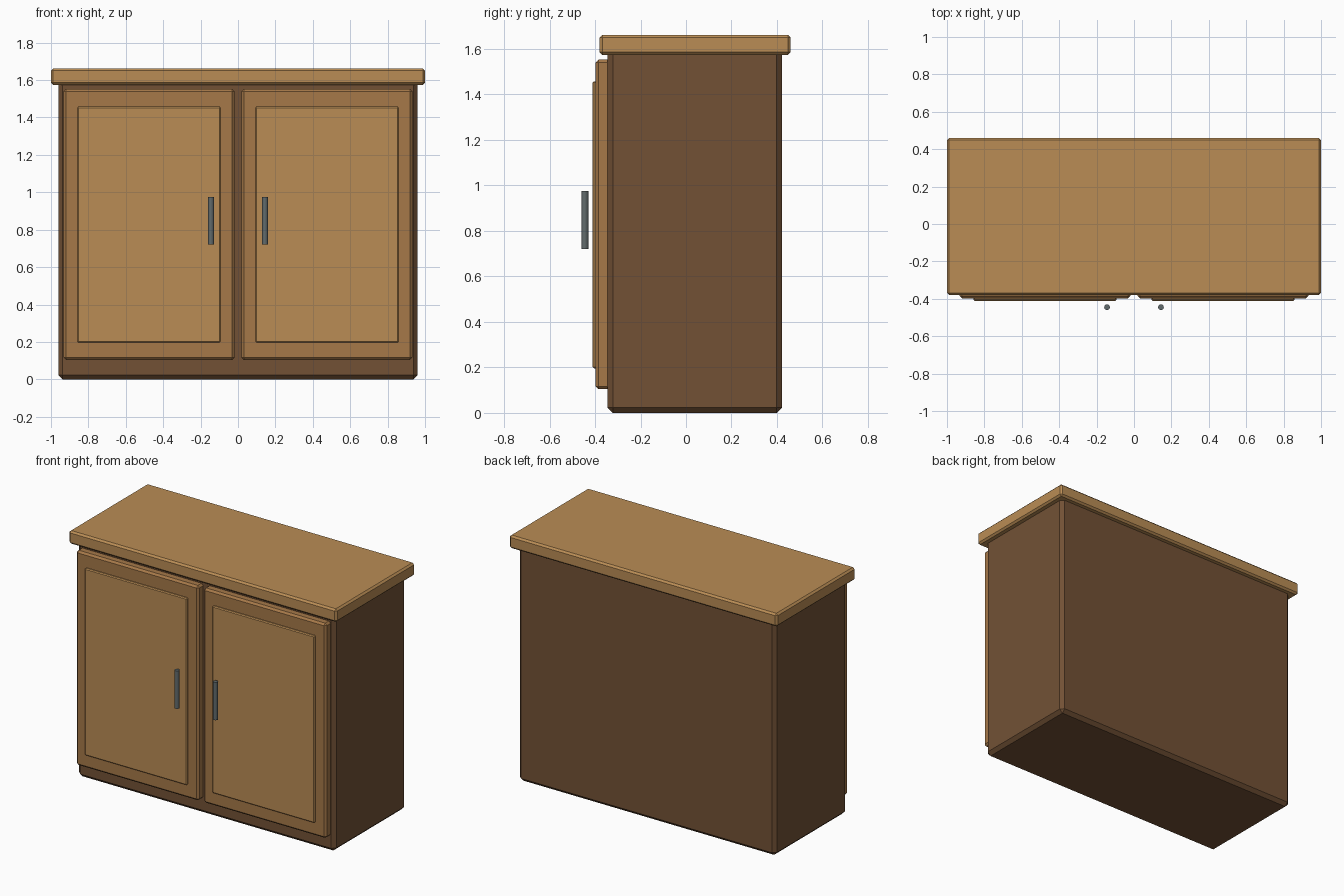
import bpy, bmesh

if "Cube" in bpy.data.objects:
    bpy.data.objects.remove(bpy.data.objects["Cube"])


def material(name, color):
    m = bpy.data.materials.new(name)
    m.diffuse_color = (*color, 1)
    m.use_nodes = True
    m.node_tree.nodes["Principled BSDF"].inputs["Base Color"].default_value = m.diffuse_color
    return m


BODY = material("dark_wood", (0.17, 0.083, 0.036))
DOOR = material("door_wood", (0.38, 0.19, 0.066))
LIGHT = material("light_wood", (0.49, 0.265, 0.09))
METAL = material("metal", (0.12, 0.145, 0.15))


def finish(bm, name, mat):
    mesh = bpy.data.meshes.new(name)
    bm.to_mesh(mesh)
    bm.free()
    mesh.materials.append(mat)
    ob = bpy.data.objects.new(name, mesh)
    bpy.context.collection.objects.link(ob)
    return ob


def box(name, xs, ys, zs, bevel, mat):
    """Chamfered box given by its extents on each axis."""
    bm = bmesh.new()
    bmesh.ops.create_cube(bm, size=1)
    for v in bm.verts:
        v.co = [(a + b) / 2 + c * (b - a) for c, (a, b) in zip(v.co, (xs, ys, zs))]
    ob = finish(bm, name, mat)
    mod = ob.modifiers.new("chamfer", "BEVEL")
    mod.width = bevel
    mod.segments = 1
    return ob


# Carcass and overhanging worktop
box("cabinet_body", (-0.96, 0.96), (-0.345, 0.422), (0, 1.6), 0.023, BODY)
box("worktop", (-1, 1), (-0.38, 0.46), (1.574, 1.662), 0.012, LIGHT)

# Two doors with raised panels and bar handles
for side, s in (("left", -1), ("right", 1)):
    def span(a, b):
        return tuple(sorted((s * a, s * b)))

    box(side + "_door", span(0.018, 0.933), (-0.397, -0.33), (0.104, 1.553), 0.013, DOOR)
    box(side + "_panel", span(0.094, 0.858), (-0.411, -0.38), (0.196, 1.458), 0.006, LIGHT)

    bm = bmesh.new()
    bmesh.ops.create_cone(bm, cap_ends=True, segments=12, radius1=0.0155,
                          radius2=0.0155, depth=0.256)
    handle = finish(bm, side + "_handle", METAL)
    handle.location = (s * 0.144, -0.4445, 0.848)
